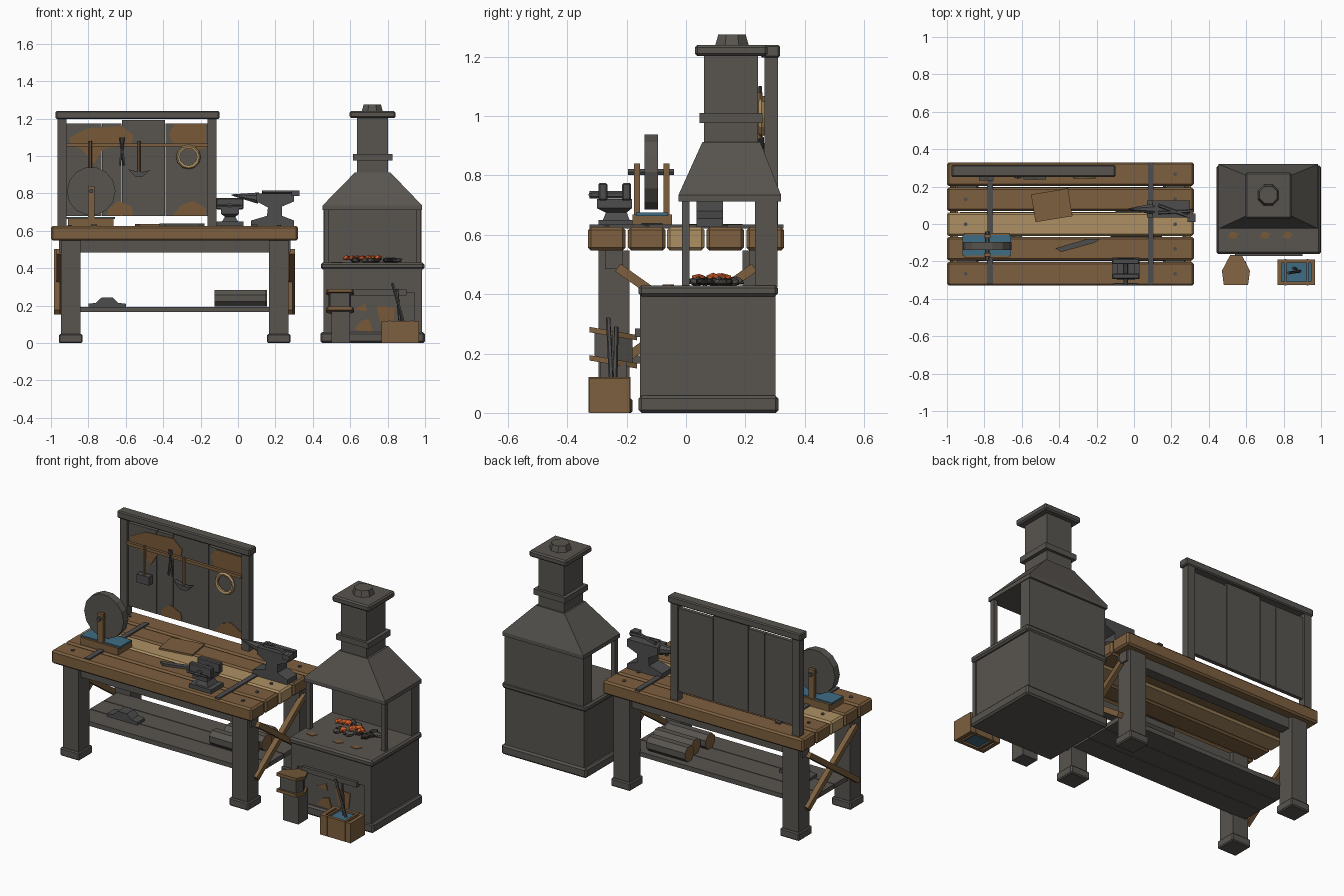
import bpy, bmesh, math, random
from mathutils import Vector, Matrix

random.seed(4)
cube = bpy.data.objects.get("Cube")
if cube:
    bpy.data.objects.remove(cube, do_unlink=True)


def colour(name, r, g, b):
    m = bpy.data.materials.new(name)
    m.use_nodes = True
    m.diffuse_color = (r, g, b, 1)
    m.node_tree.nodes["Principled BSDF"].inputs["Base Color"].default_value = (r, g, b, 1)
    return m


GREY = colour("dark grey", .098, .09, .08)
STEEL = colour("steel", .075, .074, .074)
BROWN = colour("brown wood", .205, .115, .05)
TAN = colour("light wood", .42, .28, .125)
RUST = colour("rust", .19, .1, .04)
BLUE = colour("water blue", .05, .15, .23)
EMBER = colour("ember orange", .7, .12, .025)
COAL = colour("coal", .03, .028, .026)


def finish(name, bm, mat, bevel=0):
    bmesh.ops.recalc_face_normals(bm, faces=bm.faces)
    me = bpy.data.meshes.new(name)
    bm.to_mesh(me)
    bm.free()
    me.materials.append(mat)
    ob = bpy.data.objects.new(name, me)
    bpy.context.collection.objects.link(ob)
    if bevel:
        mod = ob.modifiers.new("chamfer", 'BEVEL')
        mod.width, mod.segments = bevel, 1
    return ob


def loft(name, mat, sections, bevel=0):
    """Stack of rectangles (x0, x1, y0, y1, z) joined into one solid."""
    bm = bmesh.new()
    rings = [[bm.verts.new(p) for p in ((a, c, z), (b, c, z), (b, d, z), (a, d, z))]
             for a, b, c, d, z in sections]
    bm.faces.new(rings[0])
    bm.faces.new(rings[-1])
    for lo, hi in zip(rings, rings[1:]):
        for i in range(4):
            j = (i + 1) % 4
            bm.faces.new((lo[i], lo[j], hi[j], hi[i]))
    return finish(name, bm, mat, bevel)


def box(name, mat, x, y, z, bevel=0):
    return loft(name, mat, [(*x, *y, z[0]), (*x, *y, z[1])], bevel)


def prism(name, mat, pts, a, b, axis='y'):
    """Outline in xz (axis y) or xy (axis z), extruded from a to b."""
    bm = bmesh.new()
    place = (lambda p, q: (p[0], q, p[1])) if axis == 'y' else (lambda p, q: (p[0], p[1], q))
    face = bm.faces.new([bm.verts.new(place(p, a)) for p in pts])
    new = bmesh.ops.extrude_face_region(bm, geom=[face])["geom"]
    shift = Vector(place((0, 0), b - a))
    bmesh.ops.translate(bm, verts=[v for v in new if isinstance(v, bmesh.types.BMVert)], vec=shift)
    return finish(name, bm, mat)


def rod(name, mat, p, q, r, sides=8, r2=None, cap=None):
    """Straight bar between two points, optionally tapered or with coloured ends."""
    p, q = Vector(p), Vector(q)
    d = q - p
    m = Matrix.Translation((p + q) / 2) @ d.to_track_quat('Z', 'Y').to_matrix().to_4x4()
    m = m @ Matrix.Rotation(math.pi / sides, 4, 'Z')
    bm = bmesh.new()
    bmesh.ops.create_cone(bm, cap_ends=True, segments=sides, radius1=r,
                          radius2=r if r2 is None else r2, depth=d.length, matrix=m)
    ob = finish(name, bm, mat)
    if cap:
        ob.data.materials.append(cap)
        for f in ob.data.polygons:
            f.material_index = int(abs(f.normal.dot(d.normalized())) > .9)
    return ob


def blob(name, mat, c, r):
    bm = bmesh.new()
    bmesh.ops.create_icosphere(bm, subdivisions=1, radius=r)
    for v in bm.verts:
        v.co = Vector(c) + Vector((v.co.x, v.co.y, v.co.z * .6)) * random.uniform(.75, 1.2)
    return finish(name, bm, mat)


# Workbench top with bolts and straps
for i, y in enumerate((-.267, -.132, -.001, .132, .267)):
    box(f"top_plank_{i}", TAN if i == 2 else BROWN, (-1, .32), (y - .063, y + .063), (.547, .626), .01)
    for x in (-.9, .22):
        rod("plank_bolt", STEEL, (x, y, .62), (x, y, .631), .011, 6)
box("left_strap", STEEL, (-.785, -.755), (-.32, .24), (.622, .634))
box("right_strap", STEEL, (.075, .105), (-.325, .328), (.622, .634))

# Legs, rails, side braces and lower shelf
for sy in (-1, 1):
    y = sy * .243
    for x in (-.895, .218):
        box("bench_leg", GREY, (x - .052, x + .052), (y - .052, y + .052), (.03, .547))
        box("bench_foot", GREY, (x - .063, x + .063), (y - .063, y + .063), (0, .048), .006)
    box("bench_rail", GREY, (-.958, .28), (y - .03, y + .03), (.485, .547))
    for x in (-.962, .282):
        rod("cross_brace", BROWN, (x + sy * .006, -.23 * sy, .49), (x + sy * .006, .23 * sy, .165), .022, 4)
for i in range(3):
    y = -.133 + i * .133
    box("shelf_plank", GREY, (-.93, .255), (y - .064, y + .064), (.166, .193))

# Logs and a jaw trap on the shelf
for x0, x1, y in ((-.125, .15, -.05), (-.1, .155, .05), (-.125, .13, .145)):
    rod("log", GREY, (x0, y, .239), (x1, y, .239), .047, 8, cap=BROWN)
prism("shelf_trap", STEEL, [(-.8, .193), (-.6, .193), (-.6, .21), (-.64, .215), (-.67, .243),
                           (-.73, .243), (-.76, .215), (-.8, .21)], -.09, -.02)

# Tool board
for x in (-.94, -.138):
    box("board_post", GREY, (x - .024, x + .024), (.265, .31), (.62, 1.2))
box("board_beam", GREY, (-.975, -.1), (.252, .316), (1.197, 1.24), .006)
for x0, x1, top in ((-.918, -.73, 1.175), (-.727, -.622, 1.175), (-.619, -.39, 1.192), (-.387, -.16, 1.175)):
    box("board_panel", GREY, (x0, x1), (.278, .3), (.68, top))
patches = (
    [(-.9, 1.06), (-.84, 1.04), (-.77, .96), (-.72, 1.04), (-.57, 1.06), (-.56, 1.11), (-.62, 1.16), (-.8, 1.15), (-.9, 1.1)],
    [(-.35, 1.07), (-.26, 1.03), (-.17, 1.04), (-.17, 1.17), (-.34, 1.17), (-.37, 1.12)],
    [(-.35, .682), (-.17, .682), (-.17, .72), (-.24, .76), (-.3, .74)],
    [(-.7, .682), (-.56, .682), (-.57, .73), (-.64, .76), (-.69, .72)])
for p in patches:
    prism("board_rust", RUST, p, .274, .28)
box("tool_rail", BROWN, (-.918, -.16), (.256, .272), (1.05, 1.068))

# Hanging tools and rope ring
rod("mallet_handle", BROWN, (-.79, .25, .9), (-.79, .25, 1.08), .009, 6)
box("mallet_head", STEEL, (-.83, -.75), (.232, .268), (.86, .91))
for s in (-1, 1):
    rod("hung_tongs", STEEL, (-.62 + s * .012, .25, .95), (-.62 - s * .008, .25, 1.1), .007, 5)
rod("pick_handle", BROWN, (-.53, .25, .9), (-.53, .25, 1.08), .008, 6)
prism("pick_head", STEEL, [(-.59, .93), (-.55, .89), (-.51, .89), (-.47, .925), (-.51, .915), (-.55, .92)], .237, .263)
bpy.ops.mesh.primitive_torus_add(location=(-.265, .255, .995), rotation=(math.pi / 2, 0, 0),
                                 major_radius=.055, minor_radius=.011, major_segments=12, minor_segments=5)
ring = bpy.context.object
ring.name = "rope_ring"
ring.data.materials.append(TAN)

# Grindstone with trough
box("grinder_trough", BROWN, (-.91, -.665), (-.18, -.047), (.626, .668))
box("grinder_water", BLUE, (-.918, -.658), (-.168, -.06), (.664, .675))
rod("grindstone", GREY, (-.785, -.14, .812), (-.785, -.095, .812), .13, 14)
for y in (-.165, -.065):
    box("grinder_support", BROWN, (-.803, -.767), (y - .01, y + .01), (.64, .84))
rod("grinder_axle", STEEL, (-.785, -.195, .812), (-.785, -.04, .812), .012, 6)

# Loose items on the bench
c, s = math.cos(.16), math.sin(.16)
sheet = [(-.44 + u * c - v * s, .1 + u * s + v * c) for u, v in ((-.1, -.075), (.1, -.075), (.1, .075), (-.1, .075))]
prism("leather_sheet", BROWN, sheet, .626, .636, 'z')
prism("file", STEEL, [(-.42, -.13), (-.39, -.15), (-.21, -.1), (-.18, -.08), (-.25, -.08)], .626, .64, 'z')

# Vise
box("vise_base", STEEL, (-.115, .03), (-.295, -.18), (.626, .65))
loft("vise_body", STEEL, [(-.085, 0, -.28, -.19, .65), (-.07, -.015, -.27, -.2, .675),
                          (-.09, .005, -.3, -.182, .69), (-.09, .005, -.3, -.182, .72)])
for y in (-.28, -.2):
    box("vise_jaw", STEEL, (-.118, .03), (y - .015, y + .015), (.715, .775), .005)
rod("vise_screw", STEEL, (-.044, -.325, .735), (-.044, -.19, .735), .014, 8)
rod("vise_handle", STEEL, (-.11, -.322, .735), (.02, -.322, .735), .007, 6)

# Anvil with tongs resting on it
half = [(.07, .626), (.30, .626), (.30, .655), (.235, .68), (.235, .73), (.30, .757), (.30, .80),
        (.1, .80), (.1, .757), (.16, .725), (.155, .68), (.07, .655)]
prism("anvil", STEEL, half, .035, .125)
rod("anvil_horn", STEEL, (.11, .08, .775), (-.035, .08, .792), .033, 8, .003)
for y in (.05, .09):
    rod("resting_tongs", STEEL, (.13, y + .01, .808), (.32, .12 - y, .808), .009, 5)
box("tongs_jaw", STEEL, (.285, .33), (.01, .055), (.785, .815))

# Forge body
box("forge_plinth", GREY, (.44, 1), (-.16, .312), (0, .058), .01)
box("forge_core", GREY, (.46, .98), (-.14, .302), (.05, .4))
for x in (.478, .962):
    box("forge_pilaster", GREY, (x - .022, x + .022), (-.155, -.13), (.05, .4))
box("forge_lintel", GREY, (.46, .98), (-.155, -.13), (.27, .4))
box("forge_lip", GREY, (.54, .9), (-.172, -.14), (.255, .285))
box("forge_slab", GREY, (.443, .997), (-.16, .31), (.393, .43), .01)
for p in ([(.62, .07), (.72, .06), (.7, .13), (.66, .12)], [(.76, .11), (.83, .1), (.84, .19), (.74, .2)],
          [(.62, .18), (.69, .17), (.68, .21)]):
    prism("forge_rust", RUST, p, -.145, -.138)
for x in (.53, .7, .82):
    prism("slab_rust", RUST, [(x - .03, -.07), (x + .01, -.08), (x + .03, -.05), (x - .01, -.04)], .427, .433, 'z')

# Coals
for i in range(16):
    x, y = random.uniform(.56, .86), random.uniform(.01, .17)
    blob("coal_lump", COAL if i % 2 else GREY, (x, y, .443), .026)
for i in range(7):
    blob("ember", EMBER, (.58 + i * .028, random.uniform(.03, .13), .455), .025)

# Hood and chimney
box("hood_back_wall", GREY, (.458, .98), (.232, .308), (.425, .73))
for x in (.472, .965):
    box("hood_post", GREY, (x - .013, x + .013), (-.014, .012), (.425, .72))
loft("hood", GREY, [(.452, .985, -.025, .32, .712), (.452, .985, -.025, .32, .735),
                    (.625, .815, .055, .25, .912)])
box("chimney", GREY, (.635, .803), (.06, .242), (.9, 1.21))
box("chimney_collar", GREY, (.615, .825), (.045, .258), (.977, 1.01))
box("chimney_cap", GREY, (.597, .842), (.03, .275), (1.203, 1.24), .008)
rod("chimney_vent", GREY, (.718, .155, 1.235), (.718, .155, 1.275), .062, 8, .05)

# Bellows on a stand
box("bellows_stand", GREY, (.5, .6), (-.29, -.2), (0, .17))
outline = [(.515, -.165), (.575, -.165), (.62, -.25), (.61, -.325), (.48, -.325), (.47, -.25)]
for z, k, m, t in ((.163, 1, BROWN, .018), (.181, .8, GREY, .084), (.258, 1, BROWN, .018)):
    ob = prism("bellows_board" if m is BROWN else "bellows_bag", m,
               [(.545 + (x - .545) * k, -.245 + (y + .245) * k) for x, y in outline], z, z + t, 'z')
    for v in ob.data.vertices:
        v.co.z -= (v.co.y + .245) * .17

# Quench box with tongs
for x in (.778, .958):
    box("quench_end", BROWN, (x - .011, x + .011), (-.325, -.19), (0, .118))
for y in (-.316, -.199):
    box("quench_side", BROWN, (.77, .968), (y - .009, y + .009), (0, .118))
box("quench_water", BLUE, (.78, .96), (-.315, -.2), (.01, .108))
for x in (.81, .928):
    box("quench_band", RUST, (x - .006, x + .006), (-.329, -.187), (.002, .121)).data.materials[0] = BROWN
rod("quench_tongs_a", STEEL, (.9, -.25, .06), (.825, -.262, .32), .008, 5)
rod("quench_tongs_b", STEEL, (.87, -.24, .06), (.85, -.235, .29), .008, 5)
